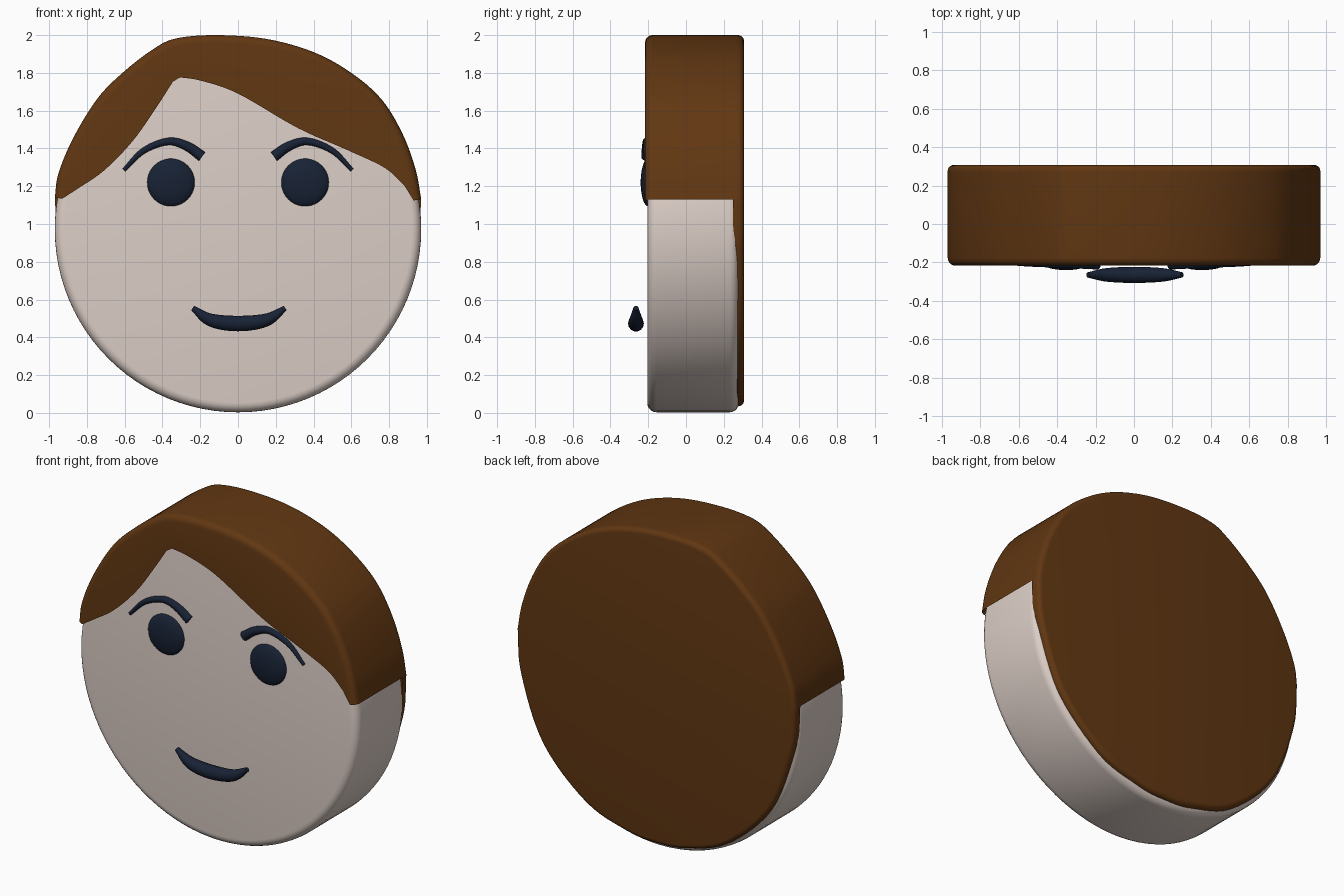
import bpy, bmesh
from math import sin, cos, pi
from mathutils import Vector

if "Cube" in bpy.data.objects:
    bpy.data.objects.remove(bpy.data.objects["Cube"])


def material(name, rgb):
    m = bpy.data.materials.new(name)
    m.diffuse_color = (*rgb, 1)
    m.use_nodes = True
    m.node_tree.nodes["Principled BSDF"].inputs["Base Color"].default_value = m.diffuse_color
    return m


SKIN = material("skin", (0.72, 0.62, 0.57))
BROWN = material("brown", (0.12, 0.038, 0.006))
NAVY = material("navy", (0.009, 0.016, 0.035))


def finish(ob, mat, angle=0.7):
    ob.data.materials.clear()
    ob.data.materials.append(mat)
    bpy.ops.object.select_all(action='DESELECT')
    bpy.context.view_layer.objects.active = ob
    ob.select_set(True)
    bpy.ops.object.shade_smooth_by_angle(angle=angle)
    return ob


def spline(pts, n=6):
    """Smooth curve through the points (Catmull-Rom)."""
    p = [Vector(q) for q in pts]
    p = [2 * p[0] - p[1]] + p + [2 * p[-1] - p[-2]]
    out = []
    for a, b, c, d in zip(p, p[1:], p[2:], p[3:]):
        for i in range(n):
            t = i / n
            out.append(0.5 * (2 * b + (c - a) * t + (2 * a - 5 * b + 4 * c - d) * t * t
                              + (3 * b - a - 3 * c + d) * t ** 3))
    return out + [p[-2]]


def slab(name, outline, y0, y1, r0, r1, mat, centre=(0, 1.0)):
    """Outline in x/z extruded along y, with rounded front (r0) and back (r1) rims."""
    steps = 5
    arc = [i / steps * pi / 2 for i in range(steps + 1)]
    rings = [(y0 + r0 * (1 - sin(a)), r0 * (1 - cos(a))) for a in reversed(arc)] if r0 else [(y0, 0)]
    rings = list(reversed(rings)) if r0 and rings[0][0] > rings[-1][0] else rings
    if r0:
        rings = [(y0 + r0 * (1 - cos(a)), r0 * (1 - sin(a))) for a in arc]
    if r1:
        rings += [(y1 - r1 * (1 - cos(a)), r1 * (1 - sin(a))) for a in reversed(arc)]
    else:
        rings += [(y1, 0)]
    c = Vector(centre)
    bm = bmesh.new()
    loops = []
    for y, inset in rings:
        pts = [c + (Vector(p) - c) * (1 - inset / 0.97) for p in outline]
        loops.append([bm.verts.new((p.x, y, p.y)) for p in pts])
    n = len(outline)
    for a, b in zip(loops, loops[1:]):
        for i in range(n):
            j = (i + 1) % n
            bm.faces.new((a[i], a[j], b[j], b[i]))
    caps = [bm.faces.new(loops[0]), bm.faces.new(loops[-1])]
    bmesh.ops.recalc_face_normals(bm, faces=bm.faces)
    bmesh.ops.triangulate(bm, faces=caps)
    me = bpy.data.meshes.new(name)
    bm.to_mesh(me)
    bm.free()
    ob = bpy.data.objects.new(name, me)
    bpy.context.collection.objects.link(ob)
    return finish(ob, mat)


def tube(name, pts, y, mat):
    """Tapered round stroke through (x, z, radius) points."""
    cu = bpy.data.curves.new(name, 'CURVE')
    cu.dimensions = '3D'
    cu.bevel_depth = 1
    cu.bevel_resolution = 5
    cu.use_fill_caps = True
    path = spline(pts)
    s = cu.splines.new('POLY')
    s.points.add(len(path) - 1)
    for sp, p in zip(s.points, path):
        sp.co = (p[0], y, p[1], 1)
        sp.radius = p[2]
    ob = bpy.data.objects.new(name, cu)
    bpy.context.collection.objects.link(ob)
    bpy.ops.object.select_all(action='DESELECT')
    bpy.context.view_layer.objects.active = ob
    ob.select_set(True)
    bpy.ops.object.convert(target='MESH')
    return finish(bpy.context.object, mat)


# head: thick disc with rounded rims
circle = [(0.97 * cos(i * pi / 48), 0.973 + 0.97 * sin(i * pi / 48)) for i in range(96)]
slab("head", circle, -0.205, 0.28, 0.05, 0.05, SKIN, (0, 0.973))

# hair: fringe wrapping the top, plus a plate over the back
crown = spline([(-0.97, 1.14), (-0.95, 1.27), (-0.87, 1.46), (-0.74, 1.67), (-0.6, 1.81),
                (-0.45, 1.925), (-0.33, 1.982), (-0.12, 2.0), (0.15, 1.98), (0.4, 1.91),
                (0.6, 1.80), (0.76, 1.66), (0.87, 1.48), (0.94, 1.29), (0.97, 1.13)])
part_right = spline([(0.92, 1.21), (0.81, 1.31), (0.6, 1.41), (0.33, 1.53), (0.0, 1.72),
                     (-0.2, 1.79), (-0.32, 1.81)])
part_left = spline([(-0.36, 1.785), (-0.45, 1.645), (-0.58, 1.46), (-0.74, 1.295), (-0.9, 1.185)])
slab("hair_fringe", crown + part_right + part_left, -0.217, 0.27, 0.04, 0, BROWN)
nape = spline([(0.97, 1.13), (0.945, 0.85), (0.79, 0.45), (0.49, 0.16), (0.2, 0.055), (0, 0.035),
               (-0.2, 0.055), (-0.49, 0.16), (-0.79, 0.45), (-0.945, 0.85), (-0.97, 1.14)])
slab("hair_back", crown + nape[1:-1], 0.25, 0.307, 0, 0.03, BROWN)

# eyes and brows
for side, s in (("left", -1), ("right", 1)):
    bpy.ops.mesh.primitive_uv_sphere_add(segments=40, ring_count=20, radius=1,
                                         location=(s * 0.355, -0.2, 1.22))
    eye = bpy.context.object
    eye.name = side + "_eye"
    eye.scale = (0.127, 0.04, 0.127)
    finish(eye, NAVY, 1.0)
    tube(side + "_brow", [(s * x, z, r) for x, z, r in
         ((0.605, 1.285, 0.01), (0.5, 1.388, 0.016), (0.37, 1.437, 0.02),
          (0.27, 1.412, 0.025), (0.19, 1.357, 0.029))], -0.208, NAVY)

# mouth, standing slightly off the face
tube("mouth", [(-0.24, 0.555, 0.014), (-0.145, 0.492, 0.035), (0, 0.473, 0.042),
               (0.15, 0.492, 0.035), (0.25, 0.555, 0.014)], -0.265, NAVY)
